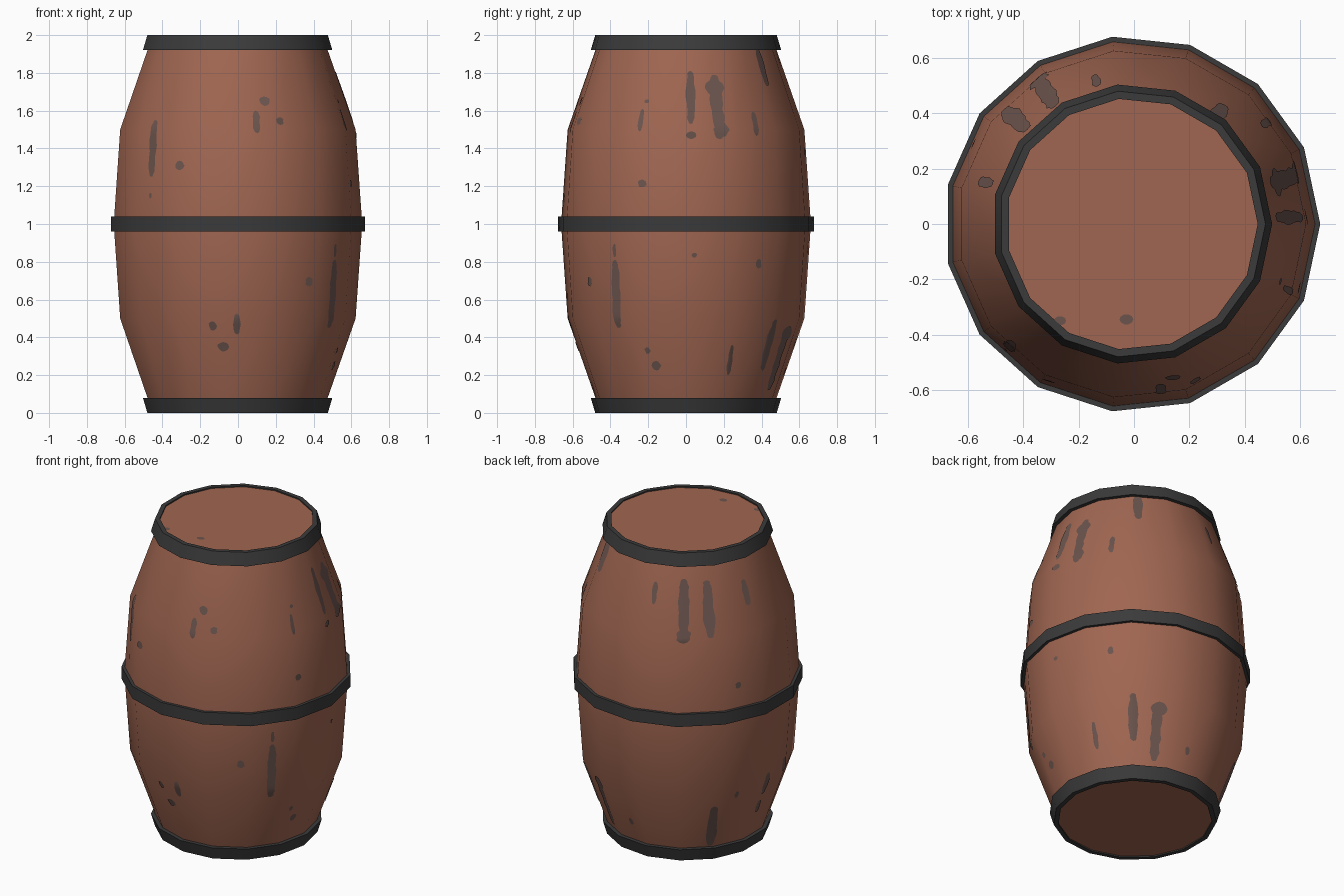
import bpy, bmesh, math, random
from math import cos, sin, radians, tau

if "Cube" in bpy.data.objects:
    bpy.data.objects.remove(bpy.data.objects["Cube"])

random.seed(4)
N = 15            # sides of the barrel
CX = -0.0074      # shift that centres the odd-sided outline
PROFILE = [(0.457, 0.008), (0.63, 0.5), (0.665, 1.0), (0.63, 1.5), (0.457, 1.992)]


def material(name, rgb):
    m = bpy.data.materials.new(name)
    m.diffuse_color = (*rgb, 1)
    m.use_nodes = True
    m.node_tree.nodes["Principled BSDF"].inputs["Base Color"].default_value = m.diffuse_color
    return m


WOOD = material("brown_wood", (0.352, 0.133, 0.083))
IRON = material("dark_iron", (0.043, 0.043, 0.043))
STAIN = material("grey_stain", (0.145, 0.088, 0.075))


def finish(name, bm, mat):
    bmesh.ops.translate(bm, verts=bm.verts, vec=(CX, 0, 0))
    me = bpy.data.meshes.new(name)
    bm.to_mesh(me)
    bm.free()
    me.materials.append(mat)
    ob = bpy.data.objects.new(name, me)
    bpy.context.collection.objects.link(ob)
    bpy.context.view_layer.objects.active = ob
    ob.select_set(True)
    bpy.ops.object.shade_smooth_by_angle(angle=radians(30))
    ob.select_set(False)


def lathe(name, profile, mat, closed):
    """Revolve (radius, z) points; closed makes a ring, otherwise cap both ends."""
    bm = bmesh.new()
    rings = [[bm.verts.new((r * cos(tau * i / N), r * sin(tau * i / N), z))
              for i in range(N)] for r, z in profile]
    pairs = list(zip(rings, rings[1:]))
    if closed:
        pairs.append((rings[-1], rings[0]))
    else:
        bm.faces.new(rings[0])
        bm.faces.new(rings[-1])
    for a, b in pairs:
        for i in range(N):
            j = (i + 1) % N
            bm.faces.new((a[i], a[j], b[j], b[i]))
    bmesh.ops.recalc_face_normals(bm, faces=bm.faces)
    finish(name, bm, mat)


# Staved body with flat lids
lathe("barrel_body", PROFILE, WOOD, False)

# Iron hoops
lathe("bottom_hoop", [(0.455, 0.0), (0.483, 0.0), (0.507, 0.08), (0.48, 0.08), (0.455, 0.01)], IRON, True)
lathe("top_hoop", [(0.455, 2.0), (0.483, 2.0), (0.507, 1.92), (0.48, 1.92), (0.455, 1.99)], IRON, True)
lathe("middle_hoop", [(0.655, 0.96), (0.681, 0.96), (0.681, 1.04), (0.655, 1.04)], IRON, True)


def radius(z):
    for (r0, z0), (r1, z1) in zip(PROFILE, PROFILE[1:]):
        if z <= z1:
            return r0 + (r1 - r0) * (z - z0) / (z1 - z0)
    return PROFILE[-1][0]


def on_body(ang, z):
    """Point just above the faceted body surface."""
    step = tau / N
    local = ang % step - step / 2
    r = radius(z) * cos(step / 2) / cos(local) + 0.004
    return (r * cos(ang), r * sin(ang), z)


# Stains: angle, centre height, width, height
UPPER = [
    (-135, 1.40, .05, .30), (-118, 1.31, .045, .05), (-75, 1.65, .055, .05),
    (-80, 1.54, .04, .12), (-68, 1.545, .045, .04), (-135, 1.15, .02, .03),
    (2.5, 1.67, .05, .28), (2.5, 1.47, .05, .04), (16, 1.72, .10, .09),
    (16.5, 1.62, .065, .34), (17.5, 1.50, .085, .08), (37, 1.53, .035, .13),
    (52, 1.83, .06, .20), (-23, 1.55, .025, .12), (-21, 1.65, .025, .02),
    (-21, 1.215, .05, .04), (123, 1.67, .065, .35), (123, 1.52, .09, .08),
    (138, 1.66, .07, .31), (138, 1.81, .045, .04), (104, 1.75, .035, .13),
    (164, 1.72, .04, .15), (153, 1.18, .04, .04),
]
LOWER = [
    (-53, .695, .045, .05), (-36, .63, .055, .36), (-36, .86, .025, .07),
    (-102, .46, .045, .05), (-90, .47, .04, .11), (-97, .35, .06, .05),
    (37, .79, .04, .05), (4, .835, .03, .025), (-21, .33, .03, .035),
    (-17, .25, .05, .05), (25, .28, .03, .16), (49, .36, .055, .27),
    (63, .28, .065, .32), (64, .42, .10, .08), (86, .22, .035, .05),
    (141, .24, .06, .30), (154, .45, .03, .05), (175, .46, .05, .15),
    (174, .30, .045, .09), (190, .53, .04, .09),
]
bm = bmesh.new()
for deg, zc, w, h in UPPER + LOWER:
    rows, cols = max(6, int(h / 0.02)), 4
    grid = []
    for k in range(rows + 1):
        t = -cos(math.pi * k / rows)
        z = zc + t * h / 2
        # streaks keep blunt ends, spots stay round
        half = w / 2 * (max(0, 1 - t * t) ** (0.5 if h < 2 * w else 0.3) + 0.03)
        half *= random.uniform(0.8, 1.1)
        mid = radians(deg) + random.uniform(-0.004, 0.004)
        grid.append([bm.verts.new(on_body(mid + half / radius(z) * (2 * c / cols - 1), z))
                     for c in range(cols + 1)])
    for a, b in zip(grid, grid[1:]):
        for c in range(cols):
            bm.faces.new((a[c], a[c + 1], b[c + 1], b[c]))

# Two small spots on the lid
for x, y, r in [(-0.02, -0.345, 0.025), (-0.26, -0.35, 0.022)]:
    bm.faces.new([bm.verts.new((x + r * cos(tau * i / 10), y + 0.75 * r * sin(tau * i / 10), 1.995))
                  for i in range(10)])
finish("stains", bm, STAIN)
